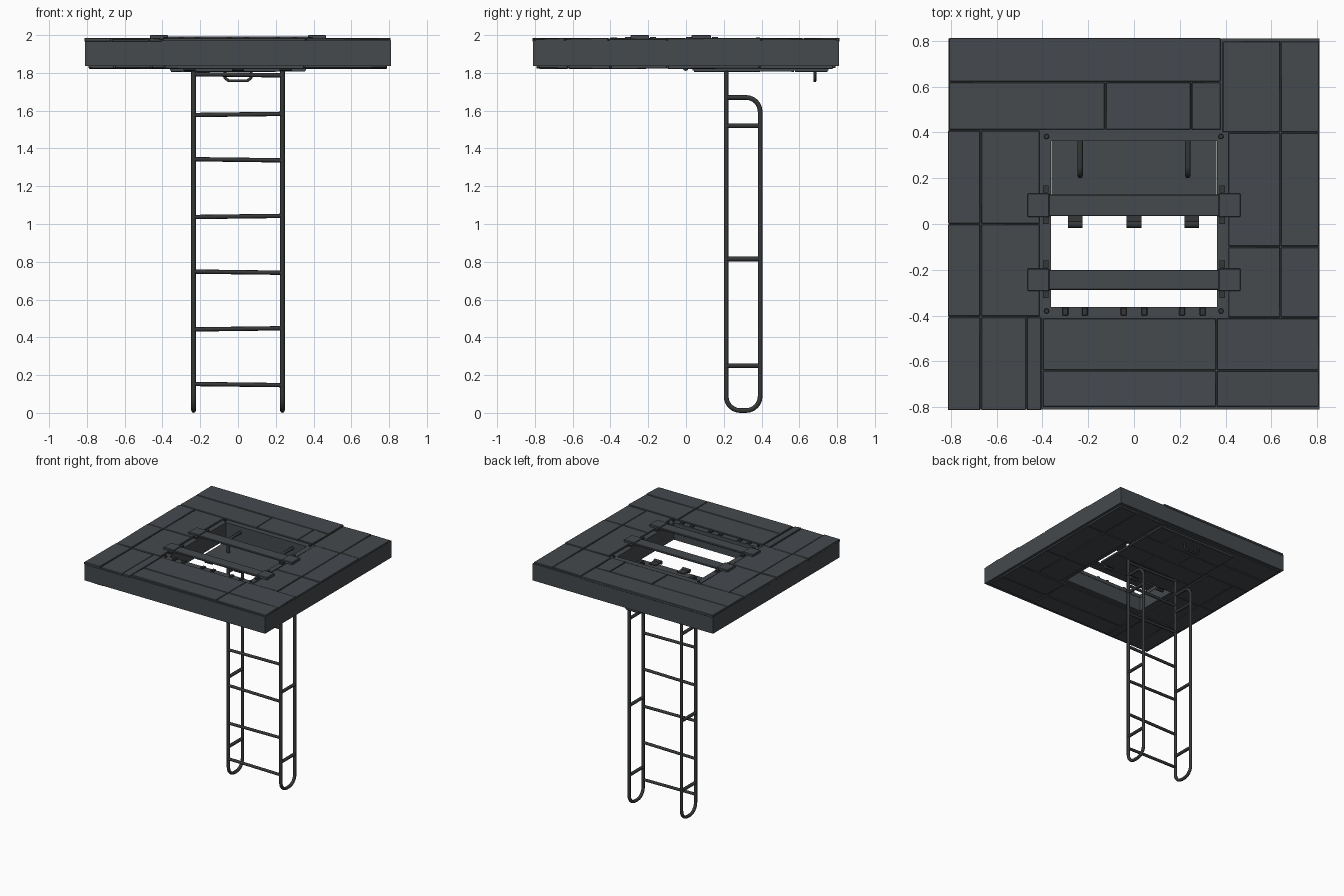
import bpy, bmesh, random, math
from mathutils import Vector

if "Cube" in bpy.data.objects:
    bpy.data.objects.remove(bpy.data.objects["Cube"])
random.seed(4)


def material(name, col):
    m = bpy.data.materials.new(name)
    m.diffuse_color = (*col, 1)
    m.use_nodes = True
    m.node_tree.nodes["Principled BSDF"].inputs["Base Color"].default_value = m.diffuse_color
    return m


SLATE = material("slate grey", (0.060, 0.067, 0.075))
IRON = material("dark iron", (0.036, 0.039, 0.040))


def finish(name, bm, mat, bevel=0.0):
    bmesh.ops.recalc_face_normals(bm, faces=bm.faces)
    me = bpy.data.meshes.new(name)
    bm.to_mesh(me)
    bm.free()
    me.materials.append(mat)
    ob = bpy.data.objects.new(name, me)
    bpy.context.collection.objects.link(ob)
    if bevel:
        b = ob.modifiers.new("bevel", 'BEVEL')
        b.width, b.segments = bevel, 1
    return ob


def add_box(bm, x0, x1, y0, y1, z0, z1, jitter=0.0, side=1):
    """Box; jitter moves the corners of the outer (top or bottom) face inward."""
    vs = bmesh.ops.create_cube(bm, size=1)["verts"]
    for v in vs:
        top = v.co.z > 0
        z = z1 if top else z0
        if jitter and top == (side > 0):
            z -= side * random.uniform(0, jitter)
        v.co = (x1 if v.co.x > 0 else x0, y1 if v.co.y > 0 else y0, z)


def box(name, *dims, mat=SLATE, bevel=0.0):
    bm = bmesh.new()
    add_box(bm, *dims)
    return finish(name, bm, mat, bevel)


def ring(name, outer, inner, z0, z1):
    """Square plate with a square hole."""
    bm = bmesh.new()
    loops = [[bm.verts.new((sx * r, sy * r, z)) for sx, sy in ((-1, -1), (1, -1), (1, 1), (-1, 1))]
             for r, z in ((outer, z0), (outer, z1), (inner, z1), (inner, z0))]
    for a, b in zip(loops, loops[1:] + loops[:1]):
        for i in range(4):
            j = (i + 1) % 4
            bm.faces.new((a[i], a[j], b[j], b[i]))
    return finish(name, bm, SLATE)


def tube(name, pts, r, closed=False, mat=IRON):
    cu = bpy.data.curves.new(name, 'CURVE')
    cu.dimensions = '3D'
    cu.bevel_depth, cu.bevel_resolution, cu.use_fill_caps = r, 2, True
    s = cu.splines.new('POLY')
    s.points.add(len(pts) - 1)
    for p, co in zip(s.points, pts):
        p.co = (*co, 1)
    s.use_cyclic_u = closed
    cu.materials.append(mat)
    ob = bpy.data.objects.new(name, cu)
    bpy.context.collection.objects.link(ob)
    return ob


def arc(x, cy, cz, r, a0, a1, n=6):
    """Arc in the yz plane, angles in degrees from +y."""
    out = []
    for i in range(n + 1):
        a = math.radians(a0 + (a1 - a0) * i / n)
        out.append((x, cy + r * math.cos(a), cz + r * math.sin(a)))
    return out


# Ceiling slab with square opening
ring("slab", 0.81, 0.365, 1.836, 1.972)
ring("opening_frame", 0.405, 0.362, 1.95, 1.977)

# Uneven stone panels on both faces of the slab: x0, x1, y0, y1
PANELS = [
    (-.81, .38, .62, .815), (-.81, -.125, .41, .62), (-.125, .25, .41, .62), (.25, .38, .41, .62),
    (.385, .64, .4, .8), (.64, .81, .4, .8), (.41, .64, -.1, .4), (.64, .81, -.1, .4),
    (.41, .64, -.41, -.1), (.64, .81, -.41, -.1),
    (-.4, .36, -.64, -.41), (.36, .81, -.64, -.41), (-.4, .36, -.8, -.64), (.36, .81, -.8, -.64),
    (-.815, -.67, 0, .41), (-.67, -.41, 0, .41), (-.815, -.67, -.405, 0), (-.67, -.41, -.405, 0),
    (-.815, -.67, -.815, -.405), (-.67, -.47, -.815, -.405), (-.47, -.403, -.815, -.405)]
g = 0.002
for name, k, z0, z1, side in (("top_panels", 1, 1.965, 1.986, 1), ("underside_panels", .975, 1.82, 1.84, -1)):
    bm = bmesh.new()
    for x0, x1, y0, y1 in PANELS:
        add_box(bm, x0 * k + g, x1 * k - g, y0 * k + g, y1 * k - g, z0, z1, 0.007, side)
    finish(name, bm, SLATE, 0.003)

# Two straps laid across the opening, with clips and bolts
for i, (y0, y1) in enumerate(((.035, .128), (-.288, -.2))):
    box(f"cross_strap_{i}", -.40, .40, y0, y1, 1.978, 1.993, bevel=.003)
    for s in (-1, 1):
        x0, x1 = sorted((s * .465, s * .37))
        box(f"strap_end_{i}", x0, x1, y0 - .005, y1 + .005, 1.976, 2.0, bevel=.003)
        for y in (y0 - .02, y1 + .025):
            box("strap_clip", s * .385 - .012, s * .385 + .012, y - .016, y + .016, 1.97, 1.99, mat=IRON)

# Corner bolts of the frame
for x in (-.382, .38):
    for y in (-.38, .382):
        bm = bmesh.new()
        bmesh.ops.create_cone(bm, cap_ends=True, segments=10, radius1=.012, radius2=.01, depth=.012)
        bmesh.ops.translate(bm, vec=Vector((x, y, 1.981)), verts=bm.verts)
        finish("frame_bolt", bm, IRON)

# Latch brackets along the front lip
for x in (-.30, -.215, -.045, .045, .21, .30):
    box("latch_bracket", x - .013, x + .013, -.40, -.363, 1.965, 1.988, mat=IRON, bevel=.003)

# Open hatch lid under the ceiling with planks and hinges
box("lid", -.36, .36, .035, .755, 1.812, 1.826)
bm = bmesh.new()
for i in range(4):
    y0, y1 = .04 + i * .178, .04 + (i + 1) * .178
    split = (-.28, .12, -.1, .2)[i]
    add_box(bm, -.355, split - g, y0 + g, y1 - g, 1.805, 1.815, .004, -1)
    add_box(bm, split + g, .355, y0 + g, y1 - g, 1.805, 1.815, .004, -1)
finish("lid_planks", bm, SLATE)
for x in (-.257, 0, .253):
    box("hinge_leaf", x - .032, x + .032, 0, .07, 1.822, 1.832, mat=IRON)
    tube("hinge_pin", [(x - .032, -.002, 1.826), (x + .032, -.002, 1.826)], .016)

# Pull handle on the lid
tube("lid_handle", [(-.07, .682, 1.81), (-.07, .682, 1.775), (-.05, .682, 1.758),
                    (.05, .682, 1.758), (.07, .682, 1.775), (.07, .682, 1.81)], .008)

# Ladder sides: front rail bending to the opening wall, and rounded rear loop
R = .0125
YF, YB = .2125, .3925
for x in (-.235, .235):
    rail = [(x, YF, 1.60)] + arc(x, YF + .04, 1.89, .04, 180, 90) + [(x, .366, 1.93)]
    tube("upper_rail", rail, R)
    loop = [(x, YF, 1.62)] + arc(x, YF + .075, .0875, .075, 180, 270)
    loop += arc(x, YB - .075, .0875, .075, 270, 360)
    loop += arc(x, YB - .075, 1.595, .075, 0, 90) + [(x, YF, 1.67)]
    tube("side_loop", loop, R)
    for z in (.25, .815, 1.52):
        tube("side_brace", [(x, YF, z), (x, YB, z)], R)

# Slightly crooked rungs
for i, z in enumerate((.15, .445, .745, 1.04, 1.34, 1.58, 1.79)):
    t = .003 if i % 2 else -.003
    tube(f"rung_{i}", [(-.235, YF, z - t), (.235, YF, z + t)], .0115)
